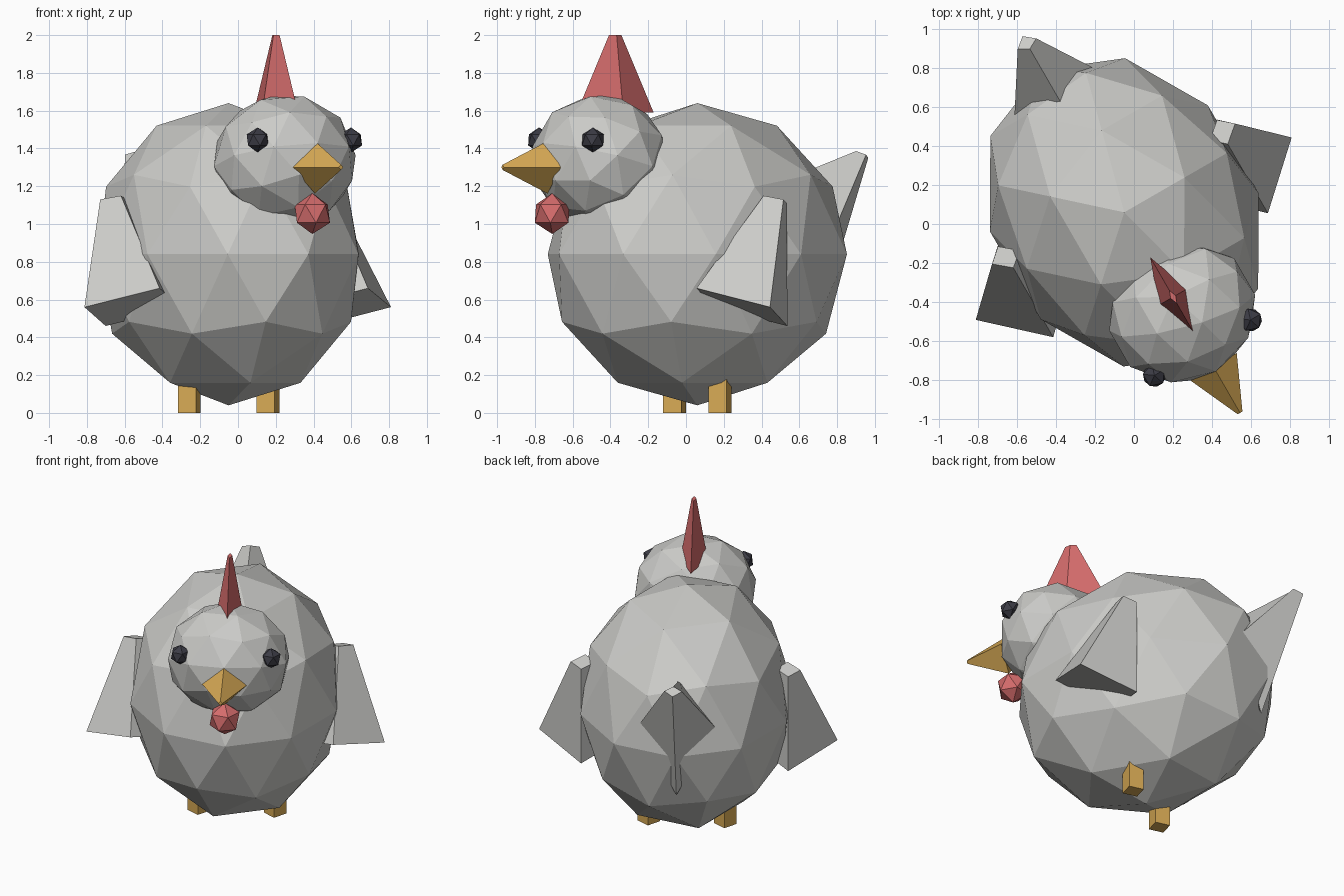
import bpy, bmesh
from math import radians
from mathutils import Matrix, Vector

cube = bpy.data.objects.get("Cube")
if cube:
    bpy.data.objects.remove(cube, do_unlink=True)

# The bird is built facing -y, then turned on the spot
PLACE = Matrix.Translation((-0.05, 0.06, 0)) @ Matrix.Rotation(radians(30), 4, "Z")


def material(name, rgb):
    mat = bpy.data.materials.new(name)
    mat.use_nodes = True
    mat.diffuse_color = (*rgb, 1)
    mat.node_tree.nodes["Principled BSDF"].inputs["Base Color"].default_value = (*rgb, 1)
    return mat


white = material("feather_white", (0.60, 0.60, 0.58))
yellow = material("beak_yellow", (0.68, 0.40, 0.09))
red = material("comb_red", (0.66, 0.15, 0.15))
dark = material("eye_dark", (0.045, 0.045, 0.06))


def finish(name, bm, mat):
    bmesh.ops.recalc_face_normals(bm, faces=bm.faces)
    bm.transform(PLACE)
    mesh = bpy.data.meshes.new(name)
    bm.to_mesh(mesh)
    bm.free()
    mesh.materials.append(mat)
    obj = bpy.data.objects.new(name, mesh)
    bpy.context.collection.objects.link(obj)
    return obj


def ball(name, mat, centre, size, detail, pitch=0):
    bm = bmesh.new()
    bmesh.ops.create_icosphere(bm, subdivisions=detail, radius=1)
    bm.transform(Matrix.Translation(centre) @ Matrix.Rotation(radians(pitch), 4, "X")
                 @ Matrix.Diagonal((*size, 1)))
    return finish(name, bm, mat)


def loft(name, mat, base, tip):
    """Closed solid joining two four-cornered rings."""
    bm = bmesh.new()
    lower = [bm.verts.new(p) for p in base]
    upper = [bm.verts.new(p) for p in tip]
    for i in range(4):
        j = (i + 1) % 4
        bm.faces.new((lower[i], lower[j], upper[j], upper[i]))
    bm.faces.new(lower[::-1])
    bm.faces.new(upper)
    return finish(name, bm, mat)


def diamond(centre, u, v):
    c, u, v = Vector(centre), Vector(u), Vector(v)
    return [c + u, c + v, c - u, c - v]


# Body and head
ball("body", white, (0, 0, 0.84), (0.68, 0.845, 0.80), 2)
ball("head", white, (0, -0.595, 1.335), (0.39, 0.36, 0.357), 2, pitch=-15)

# Face
loft("beak", yellow,
     diamond((0, -0.915, 1.30), (0.139, 0, 0), (0, 0, 0.139)),
     diamond((0, -1.19, 1.30), (0.014, 0, 0), (0, 0, 0.014)))
ball("wattle", red, (0, -0.887, 1.055), (0.105, 0.105, 0.108), 1)
loft("comb", red,
     diamond((0, -0.502, 1.59), (0.085, 0, 0), (0, 0.235, 0)),
     diamond((0, -0.502, 2.0), (0.015, 0, 0), (0, 0.038, 0)))

# Paired parts
for side, s in (("left", 1), ("right", -1)):
    ball(side + "_eye", dark, (s * 0.285, -0.803, 1.445), (0.066,) * 3, 1)
    loft(side + "_leg", yellow,
         diamond((s * 0.24, 0, 0), (0.07, 0, 0), (0, 0.07, 0)),
         diamond((s * 0.24, 0, 0.25), (0.07, 0, 0), (0, 0.07, 0)))
    loft(side + "_wing", white,
         [(s * 0.937, -0.097, 0.56), (s * 0.637, -0.373, 0.66),
          (s * 0.35, -0.10, 0.56), (s * 0.65, 0.175, 0.46)],
         [(s * 0.721, 0.11, 1.13), (s * 0.636, 0.038, 1.15),
          (s * 0.565, 0.10, 1.13), (s * 0.65, 0.173, 1.11)])

# Tail
loft("tail", white,
     [(0.237, 0.717, 1.0), (0, 0.5, 1.22), (-0.237, 0.717, 1.0), (0, 0.765, 0.54)],
     [(0.055, 1.0, 1.367), (0, 0.97, 1.386), (-0.055, 1.0, 1.367), (0, 1.045, 1.35)])
